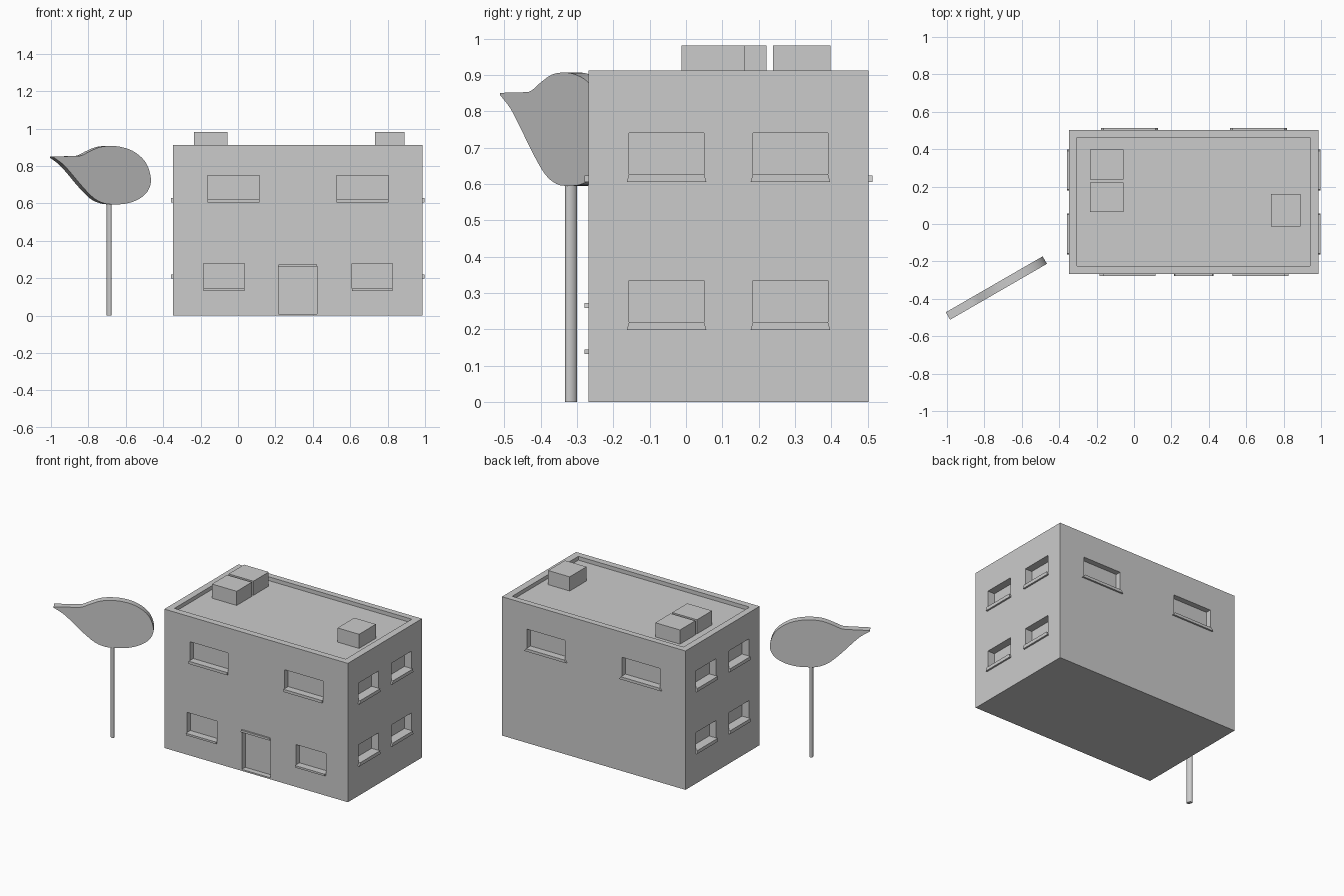
import bpy, bmesh, math
from mathutils import Matrix, Vector

if "Cube" in bpy.data.objects:
    bpy.data.objects.remove(bpy.data.objects["Cube"])

X0, X1, Y0, Y1, H = -0.348, 0.987, -0.268, 0.502, 0.913
FLOOR = 0.888


def add_object(name, bm):
    bmesh.ops.recalc_face_normals(bm, faces=bm.faces)
    me = bpy.data.meshes.new(name)
    bm.to_mesh(me)
    bm.free()
    ob = bpy.data.objects.new(name, me)
    bpy.context.collection.objects.link(ob)
    return ob


def cube_mapped(bm, fn):
    """Add a cube and move each corner with fn(i, j, k), i/j/k in 0..1."""
    for v in bmesh.ops.create_cube(bm, size=1)["verts"]:
        v.co = fn(*[round(c + 0.5) for c in v.co])


def box(bm, x, y, z):
    cube_mapped(bm, lambda i, j, k: Vector((x[i], y[j], z[k])))


# wall coordinates: u along the wall, d outward
WALLS = {
    "front": lambda u, d, z: Vector((u, Y0 - d, z)),
    "back": lambda u, d, z: Vector((u, Y1 + d, z)),
    "left": lambda u, d, z: Vector((X0 - d, u, z)),
    "right": lambda u, d, z: Vector((X1 + d, u, z)),
}
DEPTH = {"front": 0.036, "back": 0.036, "left": 0.05, "right": 0.05}


def wall_prism(bm, wall, u, d, z, flare=0.0):
    def place(i, j, k):
        f = flare * (1 - k) * (1 if i else -1)
        return WALLS[wall](u[i] + f, d[j], z[k])
    cube_mapped(bm, place)


# openings: wall, u range, z range, sill height, sill flare
windows = []
for u in ((-0.163, 0.115), (0.527, 0.805)):
    windows.append(("front", u, (0.606, 0.748), 0.018, 0.0))
    windows.append(("back", u, (0.606, 0.748), 0.018, 0.014))
for u in ((-0.184, 0.035), (0.61, 0.826)):
    windows.append(("front", u, (0.132, 0.278), 0.013, 0.0))
for wall in ("left", "right"):
    for u in ((-0.157, 0.05), (0.184, 0.391)):
        for z in ((0.198, 0.335), (0.606, 0.741)):
            windows.append((wall, u, z, 0.022, 0.006))

cut, sills = bmesh.new(), bmesh.new()
for wall, u, z, h, flare in windows:
    dep = DEPTH[wall]
    wall_prism(cut, wall, u, (-dep, 0.1), z)
    wall_prism(sills, wall, u, (-dep, 0.011), (z[0], z[0] + h), flare)
# door opening and roof recess
wall_prism(cut, "front", (0.216, 0.423), (-0.036, 0.1), (0.01, 0.262))
box(cut, (X0 + 0.043, X1 - 0.046), (Y0 + 0.043, Y1 - 0.04), (FLOOR, 1.1))

# house body
bm = bmesh.new()
box(bm, (X0, X1), (Y0, Y1), (0, H))
house = add_object("house_body", bm)
cutter = add_object("opening_cutter", cut)
cutter.hide_render = True
mod = house.modifiers.new("openings", "BOOLEAN")
mod.operation, mod.solver, mod.object = "DIFFERENCE", "EXACT", cutter
bpy.context.view_layer.objects.active = house
bpy.ops.object.modifier_apply(modifier=mod.name)
bpy.data.objects.remove(cutter)
add_object("window_sills", sills)

# door lintel
bm = bmesh.new()
wall_prism(bm, "front", (0.218, 0.421), (-0.036, 0.011), (0.259, 0.273), 0.005)
add_object("door_lintel", bm)

# roof units
for n, (x, y) in enumerate((((-0.235, -0.055), (0.065, 0.222)),
                            ((-0.235, -0.055), (0.239, 0.398)),
                            ((0.733, 0.89), (-0.013, 0.161)))):
    bm = bmesh.new()
    box(bm, x, y, (FLOOR, 0.981))
    add_object(f"roof_unit_{n + 1}", bm)

# tree crown: smooth outline, extruded, turned 30 degrees about the trunk
outline = [(-0.352, 0.851), (-0.29, 0.852), (-0.218, 0.853), (-0.18, 0.857),
           (-0.13, 0.879), (-0.064, 0.902), (0.01, 0.907), (0.07, 0.9),
           (0.13, 0.882), (0.19, 0.844), (0.228, 0.795), (0.246, 0.73),
           (0.236, 0.682), (0.205, 0.644), (0.15, 0.614), (0.085, 0.598),
           (0.02, 0.595), (-0.04, 0.6), (-0.103, 0.626), (-0.174, 0.687),
           (-0.24, 0.755), (-0.295, 0.808), (-0.352, 0.845)]
pts = [Vector(p) for p in outline]
pts = [pts[0]] + pts + [pts[-1]]
smooth = []
for p0, p1, p2, p3 in zip(pts, pts[1:], pts[2:], pts[3:]):
    for t in (0, 1 / 3, 2 / 3):
        smooth.append(0.5 * (2 * p1 + (p2 - p0) * t
                             + (2 * p0 - 5 * p1 + 4 * p2 - p3) * t ** 2
                             + (3 * p1 - p0 - 3 * p2 + p3) * t ** 3))
smooth.append(pts[-1])
TREE = Matrix.Translation((-0.69, -0.316, 0)) @ Matrix.Rotation(math.radians(30), 4, "Z")
bm = bmesh.new()
face = bm.faces.new([bm.verts.new((p.x, -0.023, p.y)) for p in smooth])
new = bmesh.ops.extrude_face_region(bm, geom=[face], use_keep_orig=True)["geom"]
for v in new:
    if isinstance(v, bmesh.types.BMVert):
        v.co.y = 0.023
bm.transform(TREE)
crown = add_object("tree_crown", bm)

# tree trunk: oval post
bm = bmesh.new()
bmesh.ops.create_cone(bm, cap_ends=True, segments=20, radius1=1, radius2=1, depth=1)
bm.transform(TREE @ Matrix.Translation((0, 0, 0.3)) @ Matrix.Diagonal((0.012, 0.0178, 0.6, 1)))
trunk = add_object("tree_trunk", bm)

# smooth the rounded tree sides
for ob in (crown, trunk):
    bpy.ops.object.select_all(action="DESELECT")
    ob.select_set(True)
    bpy.context.view_layer.objects.active = ob
    bpy.ops.object.shade_smooth_by_angle(angle=math.radians(35))
